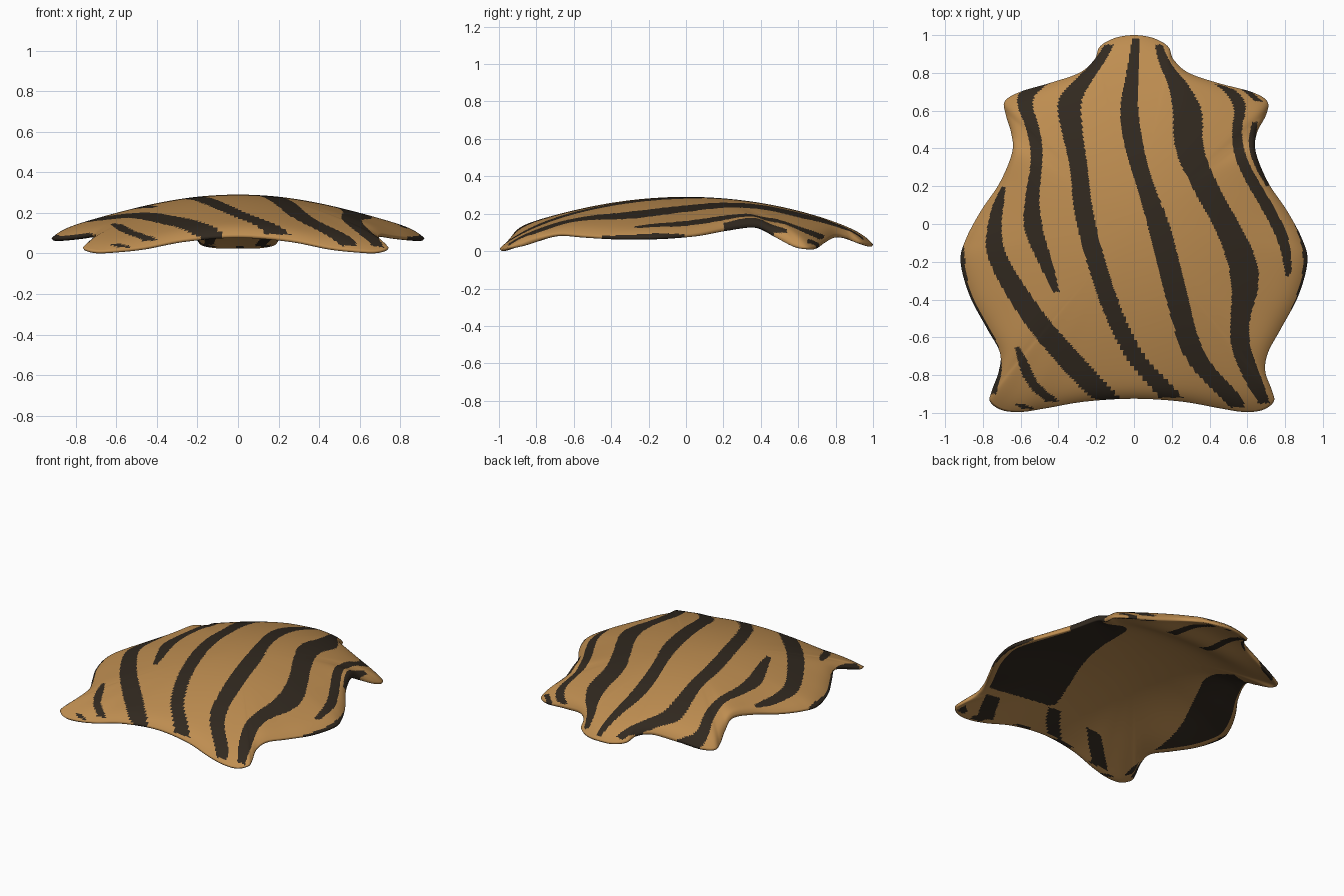
import bpy, math
from mathutils import Vector

RINGS, SUB = 118, 10
THICK = 0.06


def material(name, colour):
    m = bpy.data.materials.new(name)
    m.diffuse_color = (*colour, 1)
    return m


tan = material("tan", (0.52, 0.27, 0.082))
black = material("stripe black", (0.031, 0.022, 0.014))

# Right half of the rim: x, y, height
half = [(0, 1, .04), (.1, .985, .04), (.18, .94, .055), (.21, .87, .085), (.29, .8, .095),
        (.45, .745, .065), (.62, .70, .03), (.705, .65, .025), (.70, .58, .04),
        (.65, .48, .095), (.645, .38, .15), (.71, .22, .13), (.81, .07, .1),
        (.89, -.08, .085), (.918, -.2, .08), (.87, -.38, .08), (.78, -.55, .09),
        (.71, -.68, .1), (.695, -.78, .08), (.73, -.88, .045), (.74, -.94, .03),
        (.68, -.985, .015), (.58, -.995, .02), (.45, -.975, .035), (.25, -.94, .075),
        (0, -.925, .095)]
ctrl = [Vector(p) for p in half]
for x, y, z in half[-2:0:-1]:
    wide = 1.03 if y < -.7 else .97 if y > .5 and x > .6 else 1
    ctrl.append(Vector((-x * wide, y, z)))

# Smooth closed rim curve
rim = []
n = len(ctrl)
for i in range(n):
    a, b, c, d = (ctrl[(i + k) % n] for k in (-1, 0, 1, 2))
    for k in range(SUB):
        t = k / SUB
        rim.append(0.5 * (2 * b + (c - a) * t + (2 * a - 5 * b + 4 * c - d) * t * t
                          + (3 * b - a - 3 * c + d) * t ** 3))
N = len(rim)

# Plain superellipse with the same directions, used near the crown
oval = []
for p in rim:
    a = math.atan2(p.y, p.x)
    r = (abs(math.cos(a) / .84) ** 2.3 + abs(math.sin(a) / .97) ** 2.3) ** (-1 / 2.3)
    oval.append(Vector((r * math.cos(a), r * math.sin(a), .07)))

# Stripes: each is rows of (y, centre x, half width), corner-cut to a smooth line
top, under = [], []


def stripe(group, *rows):
    rows = sorted(rows)
    for _ in range(2):
        cut = [rows[0]]
        for p, q in zip(rows, rows[1:]):
            cut += [tuple(u + (v - u) * t for u, v in zip(p, q)) for t in (.25, .75)]
        rows = cut + [rows[-1]]
    group.append(rows)


def striped(group, x, y):
    for rows in group:
        if not rows[0][0] <= y <= rows[-1][0]:
            continue
        for (y0, x0, w0), (y1, x1, w1) in zip(rows, rows[1:]):
            if y0 <= y <= y1:
                t = (y - y0) / (y1 - y0)
                if abs(x - x0 - (x1 - x0) * t) < w0 + (w1 - w0) * t:
                    return True
                break
    return False


# Long stripes on the upper side, left to right
stripe(top, (.2, -.69, .01), (.1, -.72, .03), (0, -.74, .035), (-.15, -.74, .05), (-.3, -.66, .06),
       (-.5, -.53, .07), (-.7, -.36, .08), (-.85, -.22, .08), (-.93, -.14, .07))
stripe(top, (.78, -.42, .03), (.72, -.54, .05), (.65, -.59, .04), (.5, -.53, .035), (.35, -.51, .03),
       (.15, -.54, .035), (0, -.54, .05), (-.1, -.51, .045), (-.2, -.47, .04), (-.36, -.41, .015))
stripe(top, (.95, -.13, .025), (.85, -.19, .03), (.75, -.28, .05), (.65, -.35, .065), (.5, -.33, .055),
       (.3, -.29, .045), (.1, -.275, .05), (-.1, -.23, .05), (-.3, -.17, .05), (-.5, -.1, .05),
       (-.7, 0, .05), (-.8, .09, .06), (-.92, .2, .06))
stripe(top, (.98, .01, .02), (.8, -.01, .03), (.6, -.03, .05), (.4, 0, .05), (.2, .06, .045), (0, .13, .06),
       (-.2, .18, .06), (-.4, .23, .06), (-.6, .28, .055), (-.75, .35, .06), (-.9, .5, .06), (-.97, .55, .04))
stripe(top, (.95, .13, .02), (.85, .16, .03), (.75, .23, .05), (.6, .29, .08), (.4, .28, .075),
       (.15, .4, .07), (0, .49, .07), (-.2, .58, .08), (-.35, .59, .07), (-.5, .56, .05),
       (-.65, .56, .05), (-.8, .62, .05), (-.95, .69, .03))
stripe(top, (.74, .44, .01), (.7, .52, .04), (.62, .57, .03), (.5, .54, .025), (.35, .56, .03),
       (.2, .64, .035), (.05, .73, .035), (-.1, .80, .03), (-.27, .82, .015))
# Short stripes near the rim
stripe(top, (.72, .58, .02), (.65, .66, .02))
stripe(top, (.54, .64, .015), (.42, .62, .02), (.3, .66, .02), (.2, .71, .01))
stripe(top, (-.65, -.62, .01), (-.75, -.58, .03), (-.85, -.54, .03), (-.94, -.43, .04))
stripe(top, (-.95, -.62, .02), (-.98, -.55, .03))
stripe(top, (-.1, -.91, .01), (-.3, -.90, .012), (-.45, -.84, .014), (-.6, -.75, .018),
       (-.75, -.71, .02), (-.9, -.75, .02))
stripe(top, (0, .86, .01), (-.15, .915, .015), (-.3, .905, .015), (-.45, .845, .012))
# Broad patches on the hollow side
stripe(under, (-.68, .42, .28), (-.6, .55, .43), (-.07, .75, .44), (.35, .75, .42), (.42, .75, .3))
stripe(under, (-.92, -.78, .1), (-.4, -.9, .2), (.0, -.8, .27), (.23, -.7, .28), (.42, -.65, .15))
# Stripe ends that wrap under the rim
stripe(under, (.6, .19, .04), (.7, .18, .03), (.97, .1, .025))
stripe(under, (.54, -.13, .03), (.92, -.14, .025))
stripe(under, (-.95, -.14, .06), (-.83, .0, .06), (-.69, .1, .05))
stripe(under, (-.98, -.55, .06), (-.88, -.43, .07), (-.72, -.26, .06))
stripe(under, (-.98, .47, .07), (-.74, .58, .06))

# Shell: rings run from the crown to the rounded rim, then back along the hollow side
steps = [0.35 * math.sin(math.pi / 2 * i / RINGS) + 0.65 * i / RINGS for i in range(1, RINGS + 1)]
profile = [(s, 0) for s in steps] + [(s, 1) for s in reversed(steps[:-1])]
verts = [(0, 0, .295)]
for s, low in profile:
    rounding = math.sqrt(max(0, 1 - s ** 16))
    blend = s * s * s
    for p, o in zip(rim, oval):
        q = o.lerp(p, blend) * s
        z = .295 - .19 * s * s - .035 * s ** 24 + (p.z - .07) * s ** 5
        # the rear is thicker, with a low ridge between the two rear corners
        thick = THICK + .05 * math.exp(-((q.y - .62) / .14) ** 2 - (q.x / .5) ** 4)
        verts.append((q.x, q.y, z - thick * rounding * low))
verts.append((0, 0, .295 - THICK))
faces, paint = [], []


def add(ids, s, low):
    faces.append(ids)
    x = sum(verts[i][0] for i in ids) / len(ids)
    y = sum(verts[i][1] for i in ids) / len(ids)
    paint.append(int(striped(under if low and s < .965 else top, x, y)))


last = len(profile) - 1
for j in range(N):
    k = (j + 1) % N
    add((0, 1 + k, 1 + j), 0, 0)
    for r in range(last):
        a, b = 1 + r * N, 1 + (r + 1) * N
        add((a + j, a + k, b + k, b + j), profile[r][0], r >= RINGS - 1)
    add((len(verts) - 1, 1 + last * N + j, 1 + last * N + k), 0, 1)

mesh = bpy.data.meshes.new("striped_shell")
low_z = min(v[2] for v in verts)
mesh.from_pydata([(x, y, z - low_z) for x, y, z in verts], [], faces)
mesh.materials.append(tan)
mesh.materials.append(black)
mesh.polygons.foreach_set("material_index", paint)
mesh.polygons.foreach_set("use_smooth", [True] * len(faces))
mesh.update()
shell = bpy.data.objects.new("striped_shell", mesh)
bpy.context.collection.objects.link(shell)
